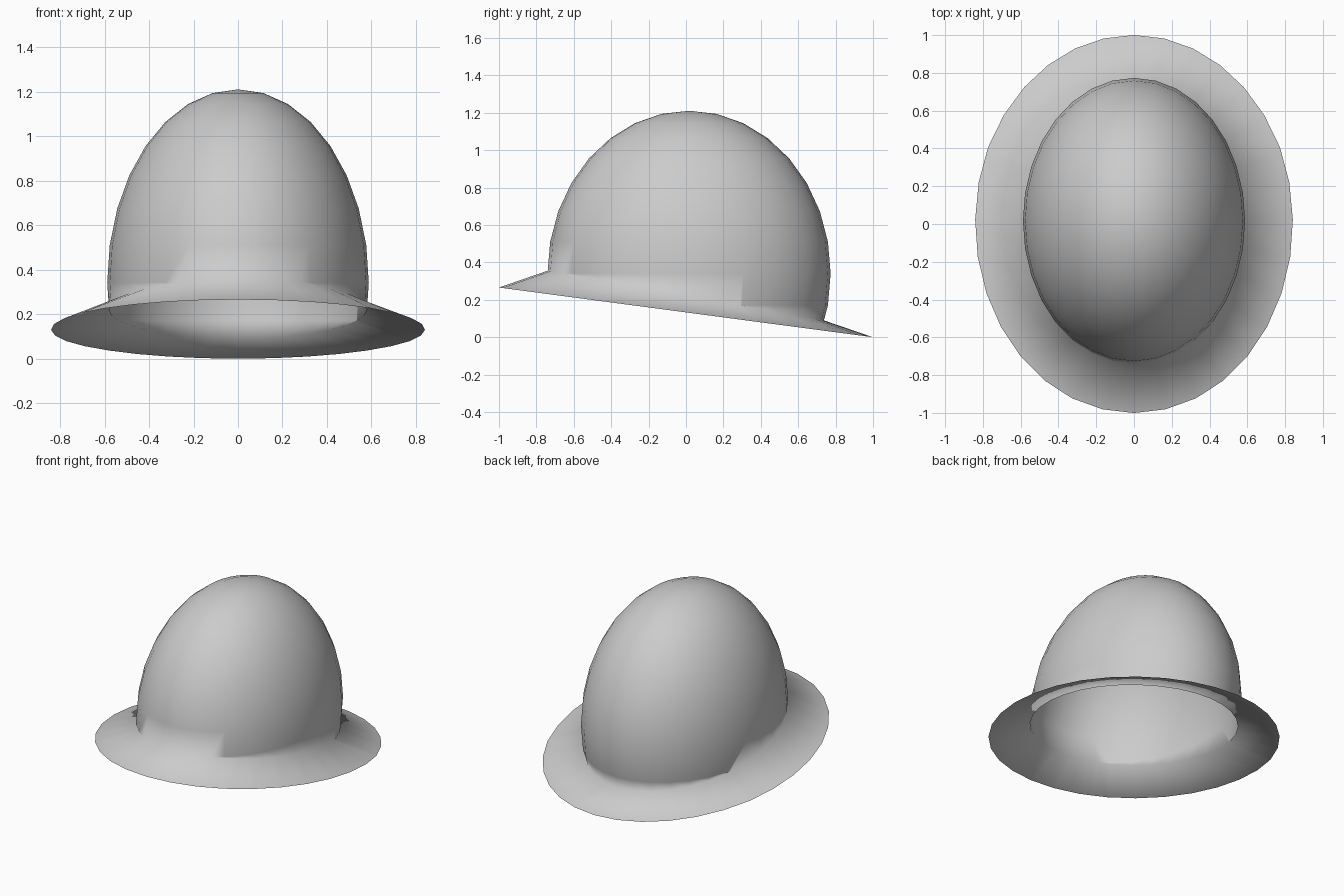
import bpy, bmesh
from mathutils import Matrix, Vector

if "Cube" in bpy.data.objects:
    bpy.data.objects.remove(bpy.data.objects["Cube"])

grey = bpy.data.materials.new("plain grey")
grey.diffuse_color = (0.6, 0.6, 0.6, 1)
grey.use_nodes = True
grey.node_tree.nodes["Principled BSDF"].inputs["Base Color"].default_value = grey.diffuse_color

bm = bmesh.new()

# Dome: stretched sphere with a slightly long front-to-back axis
bmesh.ops.create_uvsphere(
    bm, u_segments=32, v_segments=16, radius=1,
    matrix=Matrix.Translation((0, 0.02, 0.34)) @ Matrix.Diagonal((0.588, 0.757, 0.87, 1)))

# Opening: cut along a plane that is high at the front and low at the back
bmesh.ops.bisect_plane(
    bm, geom=bm.verts[:] + bm.edges[:] + bm.faces[:], dist=1e-5,
    plane_co=Vector((0, 0, 0.2225)), plane_no=Vector((0, 0.18, 1)), clear_inner=True)

# Brim: the open edge flared outward and down
rim = [e for e in bm.edges if e.is_boundary]
flared = bmesh.ops.extrude_edge_only(bm, edges=rim)["geom"]
outer = [v for v in flared if isinstance(v, bmesh.types.BMVert)]
for v in outer:
    v.co.x *= 1.45
    v.co.y *= 1.355
    v.co.z -= 0.09

# Seat the lowest brim point on the ground and centre the length
low = min(v.co.z for v in bm.verts)
mid = (min(v.co.y for v in bm.verts) + max(v.co.y for v in bm.verts)) / 2
bmesh.ops.translate(bm, verts=bm.verts[:], vec=(0, -mid, -low))
bmesh.ops.recalc_face_normals(bm, faces=bm.faces[:])
for f in bm.faces:
    f.smooth = True

mesh = bpy.data.meshes.new("helmet")
bm.to_mesh(mesh)
bm.free()
mesh.materials.append(grey)
helmet = bpy.data.objects.new("helmet", mesh)
bpy.context.collection.objects.link(helmet)
